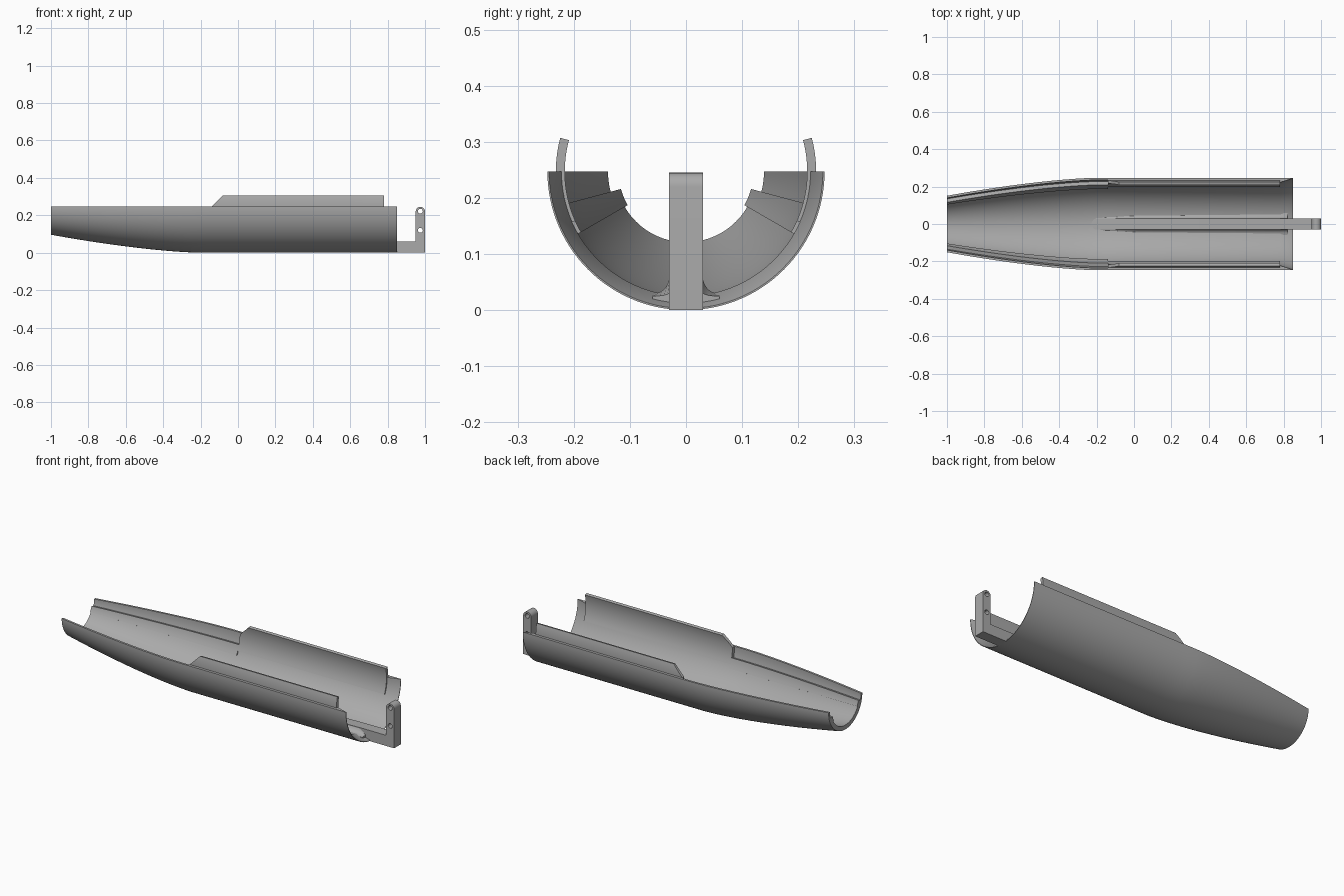
import bpy, bmesh
from math import sin, cos, pi, radians

if "Cube" in bpy.data.objects:
    bpy.data.objects.remove(bpy.data.objects["Cube"])

grey = bpy.data.materials.new("plain grey")
grey.use_nodes = True
tone = (0.4, 0.4, 0.4, 1)
grey.diffuse_color = tone
grey.node_tree.nodes["Principled BSDF"].inputs["Base Color"].default_value = tone

R = 0.247          # outer radius, also the height of the axis
STEP = -0.14       # where the nose rails end


def finish(obj, angle=28):
    obj.data.materials.append(grey)
    bpy.ops.object.select_all(action='DESELECT')
    obj.select_set(True)
    bpy.context.view_layer.objects.active = obj
    bpy.ops.object.shade_smooth_by_angle(angle=radians(angle))


def loft(name, sections):
    """Skin closed sections made of matching outer and inner point rows."""
    bm = bmesh.new()
    rings = []
    for outer, inner in sections:
        rings.append([bm.verts.new(p) for p in outer + inner[::-1]])
    n, half = len(rings[0]), len(rings[0]) // 2
    for a, b in zip(rings, rings[1:]):
        for i in range(n):
            j = (i + 1) % n
            bm.faces.new((a[i], a[j], b[j], b[i]))
    for ring in (rings[0], rings[-1]):
        for i in range(half - 1):
            bm.faces.new((ring[i], ring[i + 1], ring[n - 2 - i], ring[n - 1 - i]))
    bmesh.ops.remove_doubles(bm, verts=bm.verts, dist=1e-5)
    bmesh.ops.recalc_face_normals(bm, faces=bm.faces)
    mesh = bpy.data.meshes.new(name)
    bm.to_mesh(mesh)
    bm.free()
    obj = bpy.data.objects.new(name, mesh)
    bpy.context.collection.objects.link(obj)
    finish(obj)
    return obj


def polar(x, r, deg):
    # degrees below the horizontal, starting from the +y side
    a = radians(deg)
    return (x, r * cos(a), R - r * sin(a))


def outer_radius(x):
    u = max(0, (-0.2 - x) / 0.8)
    return R - 0.096 * u ** 1.5


# Half-round hull: nose with recessed edge and rail, flared tail
bands = [(0, 15, 'recess'), (15, 30, 'rail'), (30, 150, 'wall'),
         (150, 165, 'rail'), (165, 180, 'recess')]
wall_thickness = {'recess': 0.012, 'rail': 0.031, 'wall': 0.025}
angles = []
for start, end, kind in bands:
    steps = int((end - start) / 3)
    angles += [(start + (end - start) * i / steps, kind) for i in range(steps + 1)]


def hull_section(x, thickness=None):
    r = outer_radius(x)
    return ([polar(x, r, a) for a, k in angles],
            [polar(x, r - (thickness or wall_thickness[k]), a) for a, k in angles])


nose_x = [-1 + 0.8 * i / 20 for i in range(21)] + [STEP]
loft("hull", [hull_section(x) for x in nose_x] +
     [hull_section(x, 0.025) for x in (STEP, 0.78)] + [hull_section(0.85, 0.003)])

# Raised tongues along both edges, with sloping front ends
for side, name in ((1, "left_tongue"), (-1, "right_tongue")):
    sections = []
    for start in (True, False):
        rows = []
        for r in (0.232, 0.216):
            row = []
            for i in range(14):
                deg = 24 - 3 * i
                x = STEP + 0.06 * max(0, -deg / 15) if start else 0.78
                px, y, z = polar(x, r, deg)
                row.append((px, y * side, z))
            rows.append(row)
        sections.append(rows)
    loft("back_tongue" if side > 0 else "front_tongue", sections)

# Filleted root that blends the arm into the hull floor
sections = []
for x, h in ((-0.25, 0), (-0.1, 0.3), (0.02, 0.6), (0.78, 1), (0.82, 0.2)):
    half = [(0.06, 0.028), (0.047, 0.032), (0.039, 0.037), (0.033, 0.046), (0.029, 0.058)]
    top = [(y, 0.024 + (z - 0.024) * h) for y, z in half]
    top += [(-y, z) for y, z in top[::-1]]
    sections.append(([(x, y, z) for y, z in top], [(x, y, 0.012) for y, z in top]))
loft("arm_root", sections)

# Arm and upright post with two pin holes, extruded from a side profile
POST_X, POST_R = 0.975, 0.025
outline = [(-0.25, 0.012), (0.83, 0.012), (0.85, 0), (1, 0)]
outline += [(POST_X + POST_R * cos(pi * i / 12), 0.22 + POST_R * sin(pi * i / 12))
            for i in range(13)]
outline += [(0.95, 0.06), (0.8, 0.06), (0.02, 0.045), (-0.25, 0.024)]


def circle(z, r, n=20):
    return [(POST_X + r * cos(2 * pi * i / n), z + r * sin(2 * pi * i / n)) for i in range(n)]


curve = bpy.data.curves.new("arm_profile", 'CURVE')
curve.dimensions = '2D'
curve.fill_mode = 'BOTH'
curve.extrude = 0.03
for loop in (outline, circle(0.222, 0.013), circle(0.12, 0.013)):
    spline = curve.splines.new('POLY')
    spline.points.add(len(loop) - 1)
    for point, (x, z) in zip(spline.points, loop):
        point.co = (x, z, 0, 1)
    spline.use_cyclic_u = True
arm = bpy.data.objects.new("arm", curve)
arm.rotation_euler.x = pi / 2
bpy.context.collection.objects.link(arm)
bpy.ops.object.select_all(action='DESELECT')
arm.select_set(True)
bpy.context.view_layer.objects.active = arm
bpy.ops.object.convert(target='MESH')
finish(bpy.context.view_layer.objects.active)
